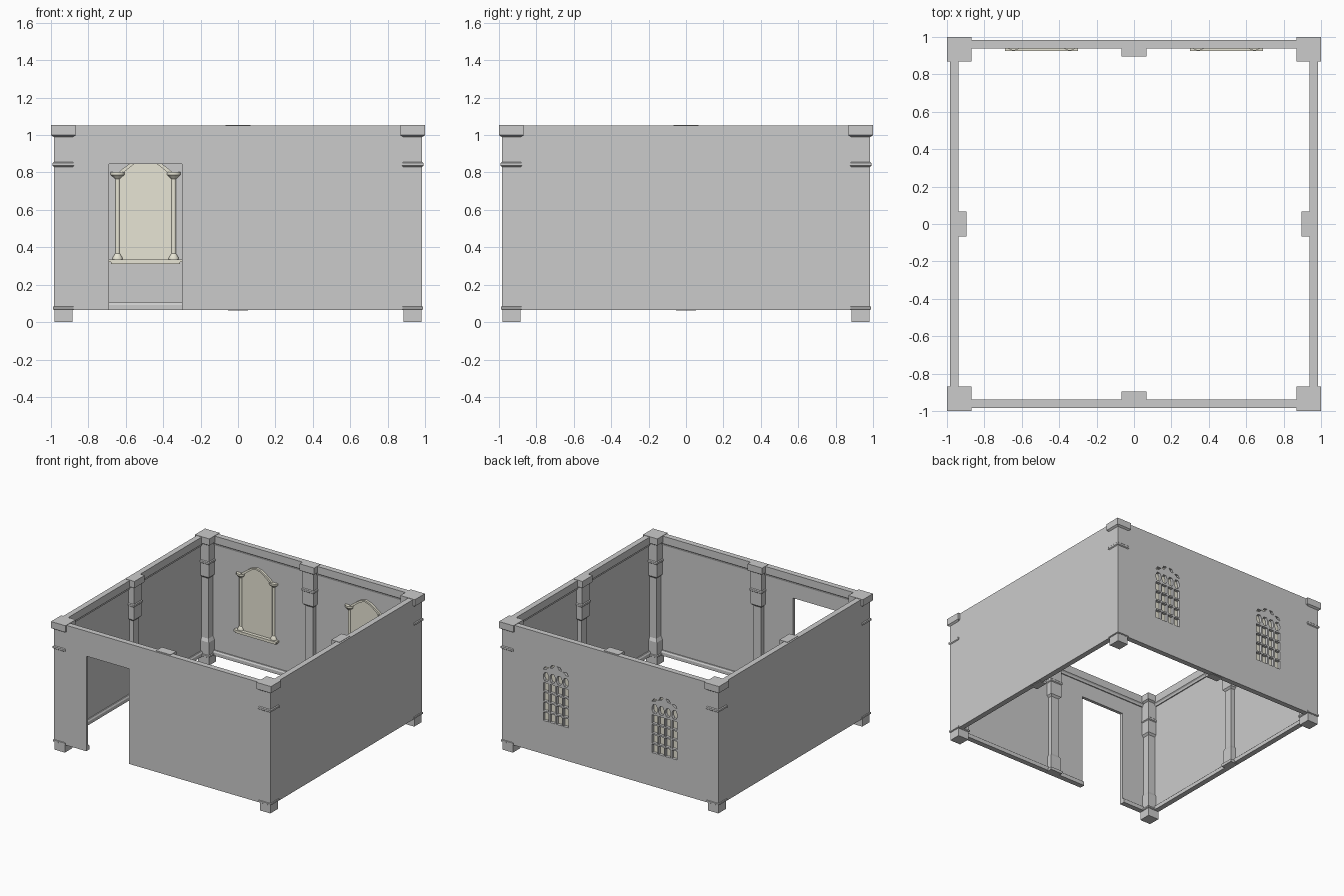
import bpy, bmesh, math
from mathutils import Vector, Matrix

if "Cube" in bpy.data.objects:
    bpy.data.objects.remove(bpy.data.objects["Cube"])

OUT, INN = 0.984, 0.959      # wall faces
Z0, Z1 = 0.065, 1.051        # wall bottom and top
tint = bpy.data.materials.new("window_tint")
tint.diffuse_color = (0.8, 0.78, 0.66, 1)
tint.use_nodes = True
tint.node_tree.nodes["Principled BSDF"].inputs["Base Color"].default_value = tint.diffuse_color


def finish(name, bm, turn=0, mat=None):
    bmesh.ops.recalc_face_normals(bm, faces=bm.faces[:])
    bm.transform(Matrix.Rotation(turn, 4, 'Z'))
    me = bpy.data.meshes.new(name)
    bm.to_mesh(me)
    bm.free()
    ob = bpy.data.objects.new(name, me)
    bpy.context.collection.objects.link(ob)
    if mat:
        me.materials.append(mat)
    return ob


def extrude(bm, pts, vec):
    """Closed prism from an outline and a sweep vector."""
    a = [bm.verts.new(p) for p in pts]
    b = [bm.verts.new(Vector(p) + Vector(vec)) for p in pts]
    bm.faces.new(a)
    bm.faces.new(b[::-1])
    n = len(a)
    for i in range(n):
        bm.faces.new((a[i], a[(i + 1) % n], b[(i + 1) % n], b[i]))


def prism(name, xz, y0, y1, turn=0, mat=None):
    bm = bmesh.new()
    extrude(bm, [(x, y0, z) for x, z in xz], (0, y1 - y0, 0))
    return finish(name, bm, turn, mat)


def rect(x0, x1, z0, z1):
    return [(x0, z0), (x1, z0), (x1, z1), (x0, z1)]


def loft(name, profile, ring, turn=0, mat=None):
    """Stack of rings; ring(w) gives the xy outline for half width w."""
    bm = bmesh.new()
    rows = [[bm.verts.new((x, y, z)) for x, y in ring(w)] for w, z in profile]
    n = len(rows[0])
    for r, s in zip(rows, rows[1:]):
        for i in range(n):
            bm.faces.new((r[i], r[(i + 1) % n], s[(i + 1) % n], s[i]))
    bm.faces.new(rows[0])
    bm.faces.new(rows[-1][::-1])
    return finish(name, bm, turn, mat)


# shared pillar profile: (half width, height)
upper = [(.048, .085), (.048, .19), (.036, .215), (.036, .71), (.05, .725),
         (.05, .83), (.057, .836), (.057, .85), (.051, .856), (.051, .99),
         (.066, 1.0), (.066, 1.054)]
corner = [(.048, 0), (.048, .065), (.056, .07), (.056, .082)] + upper
middle = [(.053, .061), (.056, .07), (.056, .082)] + upper


def corner_ring(w, c=0.934):
    return [(c - w, -c - w), (c + w, -c - w), (c + w, -c + w), (c - w, -c + w)]


def middle_ring(w):
    return [(-w, -.97), (w, -.97), (w, -.961 + w), (-w, -.961 + w)]


# trim cross-sections: (depth into room, height)
crown = [(-.01, Z1), (.021, Z1), (.021, .99), (.012, .982), (.008, .968), (-.01, .968)]
base = [(-.01, Z0), (.018, Z0), (.018, .092), (.01, .104), (-.01, .104)]
DX0, DX1, DZ = -.69, -.30, .846

walls = {}
for i, side in enumerate(("front", "right", "back", "left")):
    t = i * math.pi / 2
    e = OUT if i % 2 == 0 else INN
    # wall panel, with a doorway in the front one
    outline = rect(-e, e, Z0, Z1)
    if side == "front":
        outline[1:1] = [(DX0, Z0), (DX0, DZ), (DX1, DZ), (DX1, Z0)]
    walls[side] = prism(side + "_wall", outline, -OUT, -INN, t)
    # crown and baseboard
    runs = [(crown, -.95, .95)]
    runs += [(base, -.95, DX0), (base, DX1, .95)] if side == "front" else [(base, -.95, .95)]
    bm = bmesh.new()
    for prof, a, b in runs:
        extrude(bm, [(a, -INN + d, z) for d, z in prof], (b - a, 0, 0))
    finish(side + "_trim", bm, t)
    # pillars
    loft(side + "_corner_pillar", corner, corner_ring, t)
    loft(side + "_pilaster", middle, middle_ring, t)

# lattice openings cut through the back wall
cells = []
for r in range(4):
    for c in range(4):
        x, z = -.12 + .06 * c, .335 + .081 * r
        cells.append(rect(x + .006, x + .054, z + .005, z + .074))
for s in (-1, 1):
    for c in (.03, .09):
        cells.append([(s * (c + u), v) for u, v in
                      ((-.024, .69), (-.012, .668), (.012, .668), (.024, .69),
                       (.024, .715), (.012, .738), (-.012, .738), (-.024, .715))])
    cells.append([(s * u, v) for u, v in ((.012, .815), (.03, .79), (.054, .785), (.04, .812))])
    cells.append([(s * u, v) for u, v in ((.066, .785), (.09, .765), (.116, .76), (.1, .785))])
bm = bmesh.new()
for cx in (-.494, .494):
    for cell in cells:
        extrude(bm, [(cx + x, -1.02, z) for x, z in cell], (0, .1, 0))
cutter = finish("lattice_cutter", bm, math.pi)
cutter.hide_render = True
back = walls["back"]
mod = back.modifiers.new("lattice", 'BOOLEAN')
mod.operation, mod.solver, mod.object = 'DIFFERENCE', 'EXACT', cutter
bpy.context.view_layer.objects.active = back
bpy.ops.object.modifier_apply(modifier=mod.name)
bpy.data.objects.remove(cutter)

# windows on the inside of the back wall
half = [(.15, .795), (.12, .822), (.085, .847), (.045, .873), (0, .885)]
arch = half + [(-x, z) for x, z in half[-2::-1]]
inner = [(x * .9, z - .014) for x, z in arch]
column = [(.027, .335), (.027, .343), (.016, .362), (.012, .366), (.012, .765),
          (.018, .77), (.034, .785), (.037, .787), (.037, .802)]
for side, cx in (("left", .494), ("right", -.494)):

    def at(pts):
        return [(cx + x, z) for x, z in pts]

    T = math.pi
    prism(side + "_window_pane", at([(-.148, .33), (.148, .33)] + arch), -.9605, -.953, T, tint)
    prism(side + "_window_arch", at(arch + inner[::-1]), -.96, -.941, T, tint)
    prism(side + "_window_sill", at(rect(-.195, .195, .322, .336)), -.965, -.925, T, tint)
    prism(side + "_window_sill_under", at(rect(-.185, .185, .31, .322)), -.965, -.931, T, tint)
    for s in (-1, 1):
        def ring(w, x=cx + s * .15):
            return [(x + w * math.cos(a * math.pi / 6), -.955 + .75 * w * math.sin(a * math.pi / 6))
                    for a in range(12)]
        col = loft(side + "_window_column", column, ring, T, tint)
        bpy.ops.object.select_all(action='DESELECT')
        col.select_set(True)
        bpy.context.view_layer.objects.active = col
        bpy.ops.object.shade_smooth_by_angle(angle=math.radians(35))
